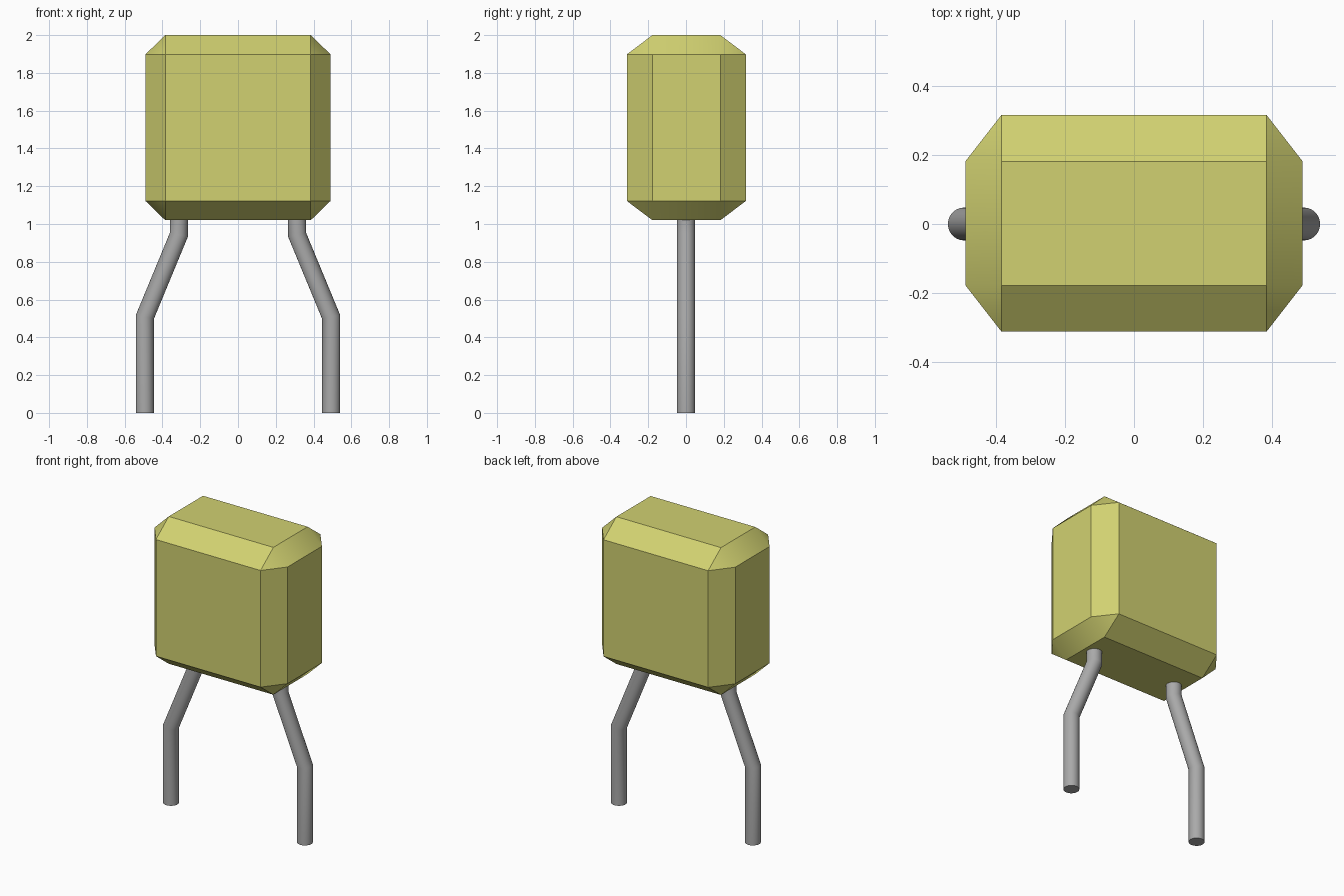
import bpy, bmesh, math
from mathutils import Vector

cube = bpy.data.objects.get("Cube")
if cube:
    bpy.data.objects.remove(cube, do_unlink=True)


def make_material(name, rgb):
    mat = bpy.data.materials.new(name)
    mat.use_nodes = True
    mat.diffuse_color = (*rgb, 1)
    mat.node_tree.nodes["Principled BSDF"].inputs["Base Color"].default_value = (*rgb, 1)
    return mat


def make_object(name, bm, mat):
    bmesh.ops.recalc_face_normals(bm, faces=bm.faces)
    mesh = bpy.data.meshes.new(name)
    bm.to_mesh(mesh)
    bm.free()
    mesh.materials.append(mat)
    obj = bpy.data.objects.new(name, mesh)
    bpy.context.collection.objects.link(obj)
    bpy.ops.object.select_all(action='DESELECT')
    obj.select_set(True)
    bpy.context.view_layer.objects.active = obj
    bpy.ops.object.shade_smooth_by_angle(angle=math.radians(30))
    return obj


yellow = make_material("mustard yellow", (0.64, 0.64, 0.165))
grey = make_material("lead grey", (0.40, 0.40, 0.40))

# Body: hull of a chamfered block, wide outline in the middle, small caps above and below
WIDE, INNER_X = 0.49, 0.385
DEEP, INNER_Y = 0.315, 0.18
MID, HALF, INNER_Z = 1.51, 0.49, 0.388
bm = bmesh.new()
for sx in (-1, 1):
    for sy in (-1, 1):
        for sz in (-1, 1):
            for x, y, z in ((WIDE, INNER_Y, INNER_Z),
                            (INNER_X, DEEP, INNER_Z),
                            (INNER_X, INNER_Y, HALF)):
                bm.verts.new((sx * x, sy * y + 0.002, MID + sz * z))
bmesh.ops.convex_hull(bm, input=bm.verts)
bmesh.ops.dissolve_limit(bm, angle_limit=math.radians(1), verts=bm.verts, edges=bm.edges)
make_object("body", bm, yellow)

# Leads: round wires with mitred bends
RADIUS, SIDES = 0.048, 24
PATH = ((0.493, 0.0, 0.0), (0.493, 0.508, 0.2), (0.313, 0.943, 0.2), (0.313, 1.03, 0.0))


def make_lead(name, side):
    bm = bmesh.new()
    rings = []
    for x, z, slope in PATH:
        ring = []
        for i in range(SIDES):
            a = math.tau * i / SIDES
            dx, dy = RADIUS * math.cos(a), RADIUS * math.sin(a)
            ring.append(bm.verts.new(Vector((side * (x + dx), dy, z + slope * dx))))
        rings.append(ring)
    for low, high in zip(rings, rings[1:]):
        for i in range(SIDES):
            j = (i + 1) % SIDES
            bm.faces.new((low[i], low[j], high[j], high[i]))
    bm.faces.new(rings[0])
    bm.faces.new(rings[-1])
    make_object(name, bm, grey)


make_lead("left_lead", 1)
make_lead("right_lead", -1)
